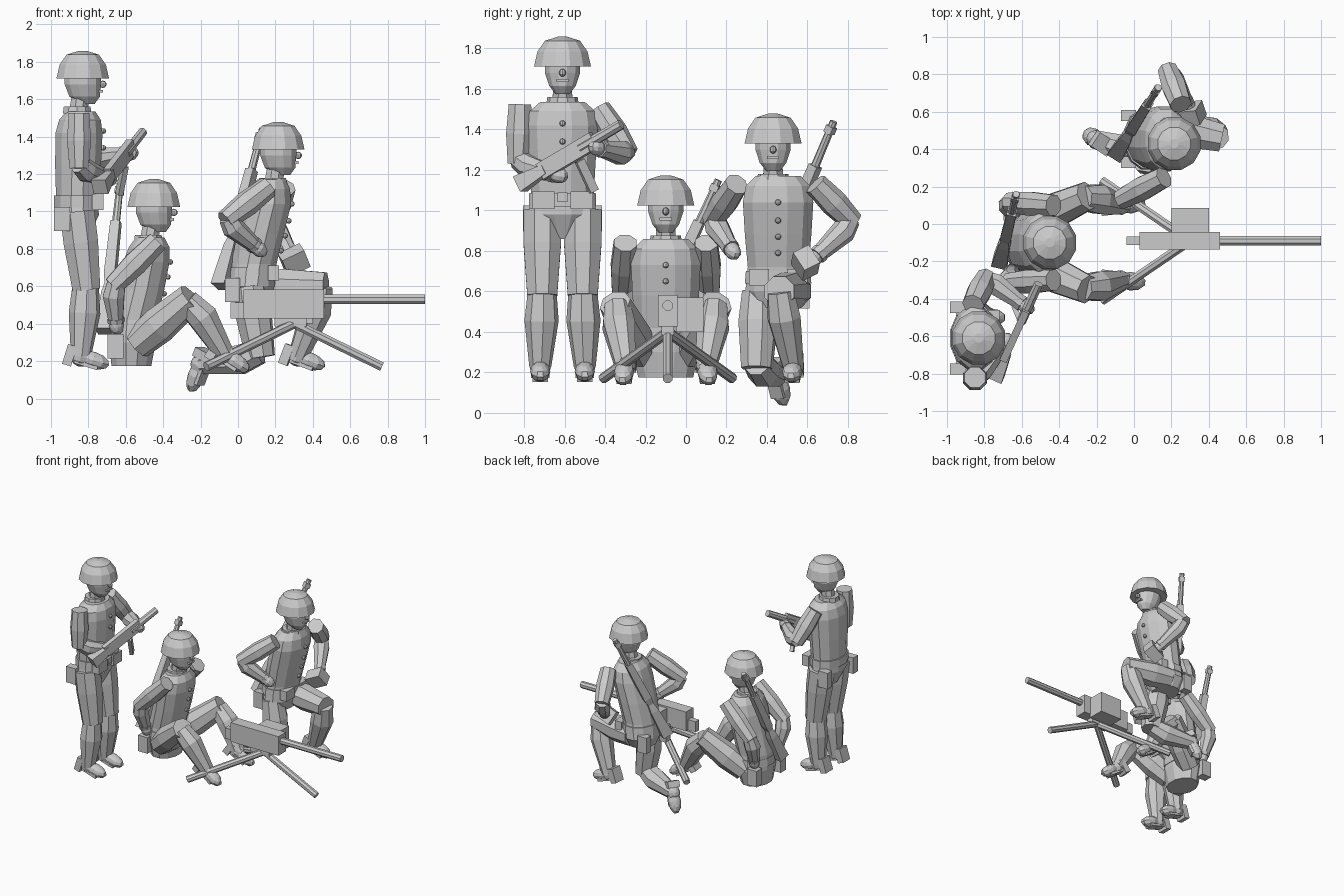
import bpy, bmesh, math
from mathutils import Vector, Quaternion, Matrix

cube = bpy.data.objects.get("Cube")
if cube:
    bpy.data.objects.remove(cube, do_unlink=True)

grey = bpy.data.materials.new("plain_grey")
grey.use_nodes = True
COLOUR = (0.6, 0.6, 0.6, 1)
grey.diffuse_color = COLOUR
grey.node_tree.nodes["Principled BSDF"].inputs["Base Color"].default_value = COLOUR


def finish(name, bm):
    bmesh.ops.recalc_face_normals(bm, faces=bm.faces)
    mesh = bpy.data.meshes.new(name)
    bm.to_mesh(mesh)
    bm.free()
    mesh.materials.append(grey)
    obj = bpy.data.objects.new(name, mesh)
    bpy.context.collection.objects.link(obj)
    return obj


def skin(name, rings):
    """Join rings of points into a closed solid."""
    bm = bmesh.new()
    loops = [[bm.verts.new(p) for p in ring] for ring in rings]
    n = len(loops[0])
    for a, b in zip(loops, loops[1:]):
        for i in range(n):
            j = (i + 1) % n
            bm.faces.new((a[i], a[j], b[j], b[i]))
    bm.faces.new(loops[0][::-1])
    bm.faces.new(loops[-1])
    return finish(name, bm)


def loft(name, rings, sides=12):
    """Level elliptical rings: x, y, z, half depth, half width."""
    steps = [2 * math.pi * (i + 0.5) / sides for i in range(sides)]
    return skin(name, [[(x + rx * math.cos(t), y + ry * math.sin(t), z) for t in steps]
                       for x, y, z, rx, ry in rings])


def tube(name, path, sides=8):
    """Round tube along a path of (x, y, z, radius)."""
    pts = [Vector(p[:3]) for p in path]
    rings, last, q = [], None, None
    for i, p in enumerate(pts):
        t = Vector()
        if i:
            t += (p - pts[i - 1]).normalized()
        if i < len(pts) - 1:
            t += (pts[i + 1] - p).normalized()
        t.normalize()
        q = t.to_track_quat('Z', 'Y') if q is None else last.rotation_difference(t) @ q
        last = t
        steps = [2 * math.pi * (k + 0.5) / sides for k in range(sides)]
        rings.append([p + q @ Vector((math.cos(a), math.sin(a), 0)) * path[i][3] for a in steps])
    return skin(name, rings)


def box(name, loc, size, rot=None):
    bm = bmesh.new()
    m = Matrix.LocRotScale(Vector(loc), rot or Quaternion(), Vector(size))
    bmesh.ops.create_cube(bm, size=1, matrix=m)
    return finish(name, bm)


def ball(name, loc, size, rot=None, seg=10):
    bm = bmesh.new()
    m = Matrix.LocRotScale(Vector(loc), rot or Quaternion(), Vector(size))
    bmesh.ops.create_uvsphere(bm, u_segments=seg, v_segments=seg * 2 // 3, radius=1, matrix=m)
    return finish(name, bm)


def mid(a, b, f=0.5):
    return Vector(a).lerp(Vector(b), f)


def aim(a, b):
    return (Vector(b) - Vector(a)).to_track_quat('X', 'Z')


def head(who, x, y, chin):
    tube(who + "_neck", [(x - .03, y, chin - .09, .055), (x - .01, y, chin + .05, .05)])
    tube(who + "_collar", [(x - .03, y, chin - .055, .08), (x - .03, y, chin - .02, .075)], 10)
    loft(who + "_head", [(x + .02, y, chin - .005, .045, .035), (x + .01, y, chin + .035, .085, .068),
                         (x, y, chin + .1, .1, .09), (x, y, chin + .16, .1, .09)])
    loft(who + "_helmet", [(x, y, chin + .13, .146, .146), (x, y, chin + .205, .128, .128),
                           (x, y, chin + .258, .09, .09), (x, y, chin + .278, .025, .025)])
    ball(who + "_nose", (x + .107, y, chin + .1), (.02, .017, .02), seg=8)
    box(who + "_mouth", (x + .095, y, chin + .062), (.025, .06, .014))


def buttons(who, points):
    for p in points:
        ball(who + "_button", p, (.015, .015, .015), seg=8)


def arm(who, shoulder, elbow, wrist):
    tube(who + "_upper_arm", [(*shoulder, .06), (*mid(shoulder, elbow), .069), (*elbow, .055)])
    tube(who + "_forearm", [(*mid(elbow, shoulder, .08), .052), (*mid(elbow, wrist, .25), .062),
                            (*mid(elbow, wrist, .85), .042)])
    tube(who + "_cuff", [(*mid(elbow, wrist, .82), .047), (*mid(elbow, wrist, .92), .045)])
    ball(who + "_hand", wrist, (.055, .04, .04), aim(elbow, wrist))


def leg(who, hip, knee, ankle, toe, hip_radius=.085):
    tube(who + "_thigh", [(*hip, hip_radius), (*mid(hip, knee, .4), .1), (*knee, .08)])
    tube(who + "_shin", [(*mid(knee, hip, .08), .07), (*mid(knee, ankle, .35), .085), (*ankle, .054)])
    q = aim(ankle, toe)
    shoe = Vector(ankle).lerp(Vector(toe), .5)
    ball(who + "_shoe", shoe, (.095, .05, .045), q)
    ball(who + "_instep", Vector(ankle), (.06, .052, .055), q)
    box(who + "_heel", Vector(ankle) + q @ Vector((-.06, 0, -.012)), (.05, .09, .11), q)
    box(who + "_sole", shoe + q @ Vector((-.03, 0, -.035)), (.13, .075, .02), q)


def rifle(who, butt, muzzle):
    at = lambda f, r: (*mid(butt, muzzle, f), r)
    tube(who + "_rifle_stock", [at(0, .06), at(.25, .045), at(.32, .03), at(.38, .042),
                                at(.74, .036)], 4)
    tube(who + "_rifle_barrel", [at(.7, .022), at(1, .019)])
    tube(who + "_rifle_sight", [at(.93, .03), at(.97, .03)], 4)


# Standing soldier
who, cy = "standing", -.61
head(who, -.83, cy, 1.58)
loft(who + "_torso", [(-.86, cy, .86, .06, .06), (-.86, cy, .98, .12, .175),
                      (-.86, cy, 1.08, .117, .16), (-.855, cy, 1.25, .127, .17),
                      (-.85, cy, 1.42, .13, .18), (-.845, cy, 1.49, .115, .168),
                      (-.84, cy, 1.535, .08, .115)])
loft(who + "_belt", [(-.86, cy, 1.02, .127, .172), (-.86, cy, 1.085, .127, .17)])
buttons(who, [(-.72, cy, z) for z in (1.43, 1.34, 1.22)])
box(who + "_buckle", (-.735, cy, 1.065), (.02, .05, .045))
for s in (-1, 1):
    box(who + "_front_pouch", (-.75, cy + s * .095, 1.05), (.06, .11, .085))
    box(who + "_side_pouch", (-.94, cy + s * .165, .96), (.085, .06, .13))
    leg(who, (-.86, cy + s * .1, 1.0), (-.81, cy + s * .1, .58),
        (-.84, cy + s * .11, .225), (-.71, cy + s * .11, .185), .1)
arm(who, (-.85, -.82, 1.525), (-.85, -.83, 1.23), (-.69, -.63, 1.175))
arm(who, (-.86, -.43, 1.5), (-.79, -.285, 1.275), (-.58, -.44, 1.31))

# Short automatic gun held across the chest
a, b = (-.74, -.82, 1.13), (-.51, -.32, 1.425)
q = aim(a, b)
tube("short_gun_stock", [(*a, .06), (*mid(a, b, .25), .035)], 4)
box("short_gun_receiver", mid(a, b, .47), (.33, .04, .085), q)
tube("short_gun_barrel", [(*mid(a, b, .6), .028), (*b, .026)])
box("short_gun_magazine", (-.62, -.49, 1.17), (.17, .028, .045), aim((-.61, -.53, 1.25), (-.64, -.46, 1.1)))

# Seated soldier
who, cy = "seated", -.1
head(who, -.45, cy, .895)
loft(who + "_torso", [(-.57, cy, .175, .11, .14), (-.565, cy, .3, .13, .17),
                      (-.56, cy, .42, .13, .16), (-.52, cy, .58, .13, .17),
                      (-.49, cy, .73, .128, .178), (-.475, cy, .81, .112, .165),
                      (-.47, cy, .86, .08, .115)])
loft(who + "_belt", [(-.565, cy, .33, .136, .172), (-.56, cy, .39, .134, .168)])
buttons(who, [(-.362, cy, .73), (-.375, cy, .65), (-.395, cy, .56)])
for s in (-1, 1):
    box(who + "_side_pouch", (-.655, cy + s * .155, .28), (.085, .07, .13))
    arm(who, (-.43, cy + s * .2, .84), (-.67, cy + s * .215, .6), (-.65, cy + s * .15, .39))
    leg(who, (-.54, cy + s * .12, .29), (-.25, cy + s * .25, .54),
        (-.07, cy + s * .2, .235), (.035, cy + s * .212, .165))
rifle(who, (-.715, -.2, .36), (-.63, .16, 1.15))

# Kneeling soldier
who, cy = "kneeling", .455
head(who, .215, .43, 1.2)
loft(who + "_torso", [(.07, cy, .52, .1, .12), (.07, cy, .6, .13, .168),
                      (.085, cy, .72, .125, .155), (.12, cy, .88, .13, .17),
                      (.16, cy, 1.04, .128, .18), (.17, cy, 1.12, .112, .165),
                      (.18, cy, 1.17, .08, .115)])
loft(who + "_belt", [(.075, cy, .64, .135, .17), (.08, cy, .7, .131, .165)])
buttons(who, [(.288, cy, 1.04), (.272, cy, .95), (.252, cy, .87), (.23, cy, .79)])
for s in (-1, 1):
    box(who + "_front_pouch", (.19, cy + s * .095, .67), (.06, .1, .08))
    box(who + "_side_pouch", (-.03, cy + s * .125, .58), (.08, .06, .13))
arm(who, (.16, .25, 1.13), (-.07, .13, .95), (.11, .23, .8))
arm(who, (.25, .64, 1.13), (.18, .825, .94), (.29, .63, .76))
box("held_box", (.3, .59, .74), (.13, .09, .11), Quaternion((.94, .25, -.2, .1)).normalized())
leg(who + "_left", (.1, .54, .6), (.47, .46, .6), (.32, .53, .225), (.44, .52, .18))
leg(who + "_right", (.06, .36, .6), (.12, .35, .22), (-.2, .45, .18), (-.245, .48, .06))
rifle(who, (-.09, .38, .6), (.13, .73, 1.44))

# Heavy gun on its three-legged stand
gy = -.09
box("heavy_gun_receiver", (.245, gy, .505), (.43, .095, .155))
box("heavy_gun_grip", (-.005, gy, .47), (.07, .045, .085))
box("ammunition_box", (.3, .018, .485), (.2, .135, .17))
box("stand_mount", (.28, gy, .415), (.17, .06, .06))
tube("heavy_gun_barrel", [(.44, gy, .53, .027), (1, gy, .53, .027)])
for x, y in ((.77, gy), (-.17, gy - .32), (-.17, gy + .32)):
    tube("stand_leg", [(.3, gy, .4, .026), (x, y, .17, .026)])
